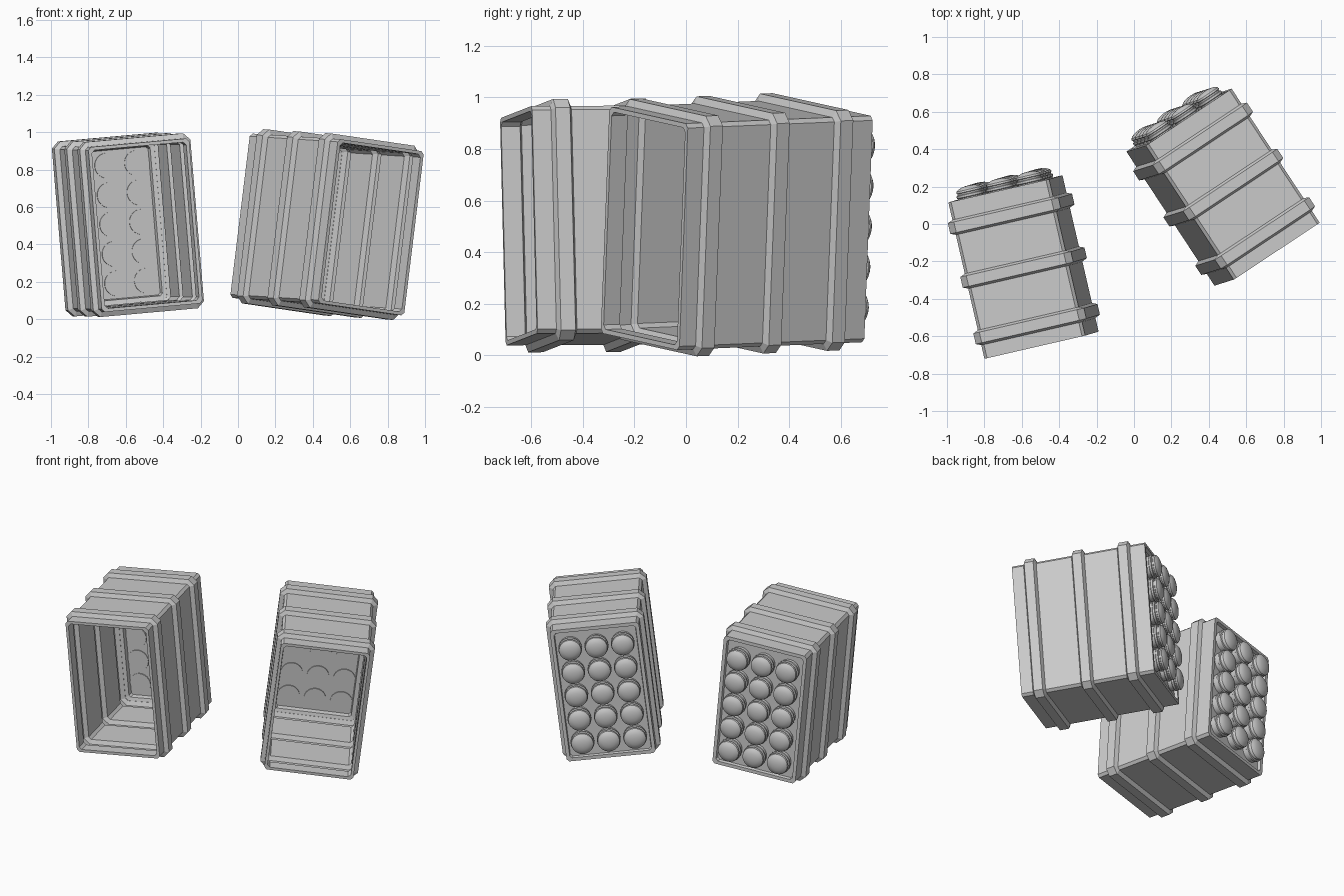
import bpy, bmesh
from math import radians, cos, sin, tau
from mathutils import Matrix, Vector

if "Cube" in bpy.data.objects:
    bpy.data.objects.remove(bpy.data.objects["Cube"])

W, H, L = 0.555, 0.885, 0.858     # body width, height, length
WALL, RIB = 0.018, 0.027          # wall thickness, rib height
PANEL_IN, PANEL_OUT = 0.80, 0.838 # depths of the rear panel faces


def ring(t, off, chamfer):
    """Chamfered rectangle at depth t, grown by off."""
    a, b, c = W / 2 + off, H / 2 + off, chamfer
    pts = [(a, c - b), (a, b - c), (a - c, b), (c - a, b),
           (-a, b - c), (-a, c - b), (c - a, -b), (a - c, -b)]
    return [Vector((x, t - L / 2, z)) for x, z in pts]


def link(name, bm, matrix):
    bmesh.ops.recalc_face_normals(bm, faces=bm.faces)
    me = bpy.data.meshes.new(name)
    bm.to_mesh(me)
    bm.free()
    ob = bpy.data.objects.new(name, me)
    bpy.context.collection.objects.link(ob)
    ob.matrix_world = matrix
    return ob


def loft(bm, rings, cap=True):
    rows = [[bm.verts.new(p) for p in r] for r in rings]
    n = len(rows[0])
    for r0, r1 in zip(rows, rows[1:]):
        for i in range(n):
            j = (i + 1) % n
            bm.faces.new((r0[i], r0[j], r1[j], r1[i]))
    if cap:
        bm.faces.new(rows[0])
        bm.faces.new(rows[-1])


def wall_steps():
    """Depth, growth and chamfer along the ribbed wall, front to back."""
    steps = [(0, 0, 0.016)]
    for t in (0.075, 0.385, 0.68):
        steps += [(t, 0, 0.016), (t + 0.012, RIB, 0.036),
                  (t + 0.07, RIB, 0.036), (t + 0.082, 0, 0.016)]
    return steps


def casing(name, matrix):
    bm = bmesh.new()
    steps = wall_steps()
    inner = [ring(t, o - WALL, c) for t, o, c in reversed(steps)]
    outer = [ring(t, o, c) for t, o, c in steps]
    # inner panel and sloped frame, inner wall, outer wall, rear rim and panel
    rings = [ring(PANEL_IN, -0.045, 0.012), ring(PANEL_IN - 0.03, -0.04, 0.012),
             ring(PANEL_IN - 0.036, -WALL, 0.016)]
    rings += inner + outer
    rings += [ring(L, 0, 0.016), ring(L, -0.022, 0.014), ring(PANEL_OUT, -0.026, 0.014)]
    loft(bm, rings)
    link(name, bm, matrix)


def canisters(name, matrix):
    # lathe profile: radius, depth
    prof = [(0.068, 0.793), (0.068, 0.862), (0.074, 0.866), (0.074, 0.878),
            (0.066, 0.881), (0.066, 0.889), (0.071, 0.892), (0.068, 0.902),
            (0.055, 0.912), (0.035, 0.919), (0.012, 0.922)]
    bm = bmesh.new()
    for col in (-1, 0, 1):
        for row in range(-2, 3):
            cx, cz = col * 0.164, row * 0.158
            loft(bm, [[Vector((cx + r * cos(tau * k / 24), t - L / 2,
                               cz + r * sin(tau * k / 24))) for k in range(24)]
                      for r, t in prof])
    ob = link(name, bm, matrix)
    bpy.ops.object.select_all(action='DESELECT')
    ob.select_set(True)
    bpy.context.view_layer.objects.active = ob
    bpy.ops.object.shade_smooth_by_angle(angle=radians(35))


# Two tilted pods: centre, yaw, pitch, roll
for side, centre, yaw, pitch, roll in (
        ("left", (-0.591, -0.23, 0.505), 13, 0.3, -5),
        ("right", (0.476, 0.197, 0.507), 33.3, 2, 7)):
    m = (Matrix.Translation(centre) @ Matrix.Rotation(radians(yaw), 4, 'Z')
         @ Matrix.Rotation(radians(pitch), 4, 'X') @ Matrix.Rotation(radians(roll), 4, 'Y'))
    casing(side + "_casing", m)
    canisters(side + "_canisters", m)
